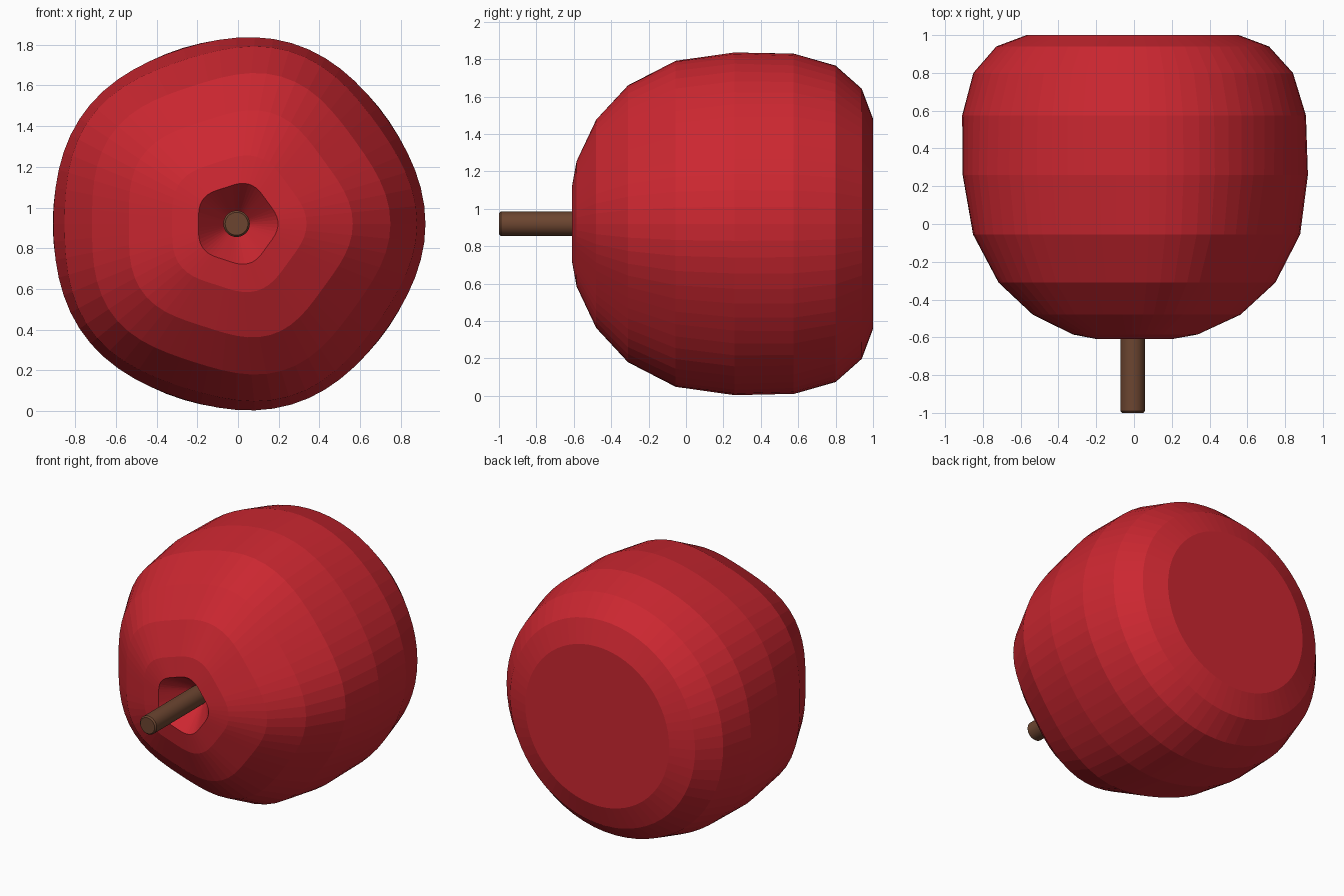
import bpy, bmesh, math

if "Cube" in bpy.data.objects:
    bpy.data.objects.remove(bpy.data.objects["Cube"])

CX, CZ, SEG = -0.007, 0.92, 64


def material(name, col):
    m = bpy.data.materials.new(name)
    m.diffuse_color = (*col, 1)
    m.use_nodes = True
    m.node_tree.nodes["Principled BSDF"].inputs["Base Color"].default_value = m.diffuse_color
    return m


def lathe(name, profile, mat, seg, cap_start):
    """Rings along y from (y, radius, five-lobe amount); last ring capped."""
    bm = bmesh.new()
    rings = []
    for y, r, a in profile:
        ring = []
        for i in range(seg):
            t = 2 * math.pi * i / seg
            rr = r * (1 + a * math.cos(5 * t))
            ring.append(bm.verts.new((CX + rr * math.cos(t), y, CZ + rr * math.sin(t))))
        rings.append(ring)
    for p, q in zip(rings, rings[1:]):
        for i in range(seg):
            j = (i + 1) % seg
            bm.faces.new((p[i], p[j], q[j], q[i]))
    bm.faces.new(rings[-1])
    if cap_start:
        bm.faces.new(rings[0][::-1])
    bmesh.ops.recalc_face_normals(bm, faces=bm.faces)
    me = bpy.data.meshes.new(name)
    bm.to_mesh(me)
    bm.free()
    me.materials.append(mat)
    ob = bpy.data.objects.new(name, me)
    bpy.context.collection.objects.link(ob)
    return ob


red = material("apple red", (0.60, 0.02, 0.03))
brown = material("stem brown", (0.15, 0.06, 0.03))

# Apple body: dimple, lobed front, rounder flat-ended back
lathe("apple_body", [
    (-0.41, 0.05, 0.0), (-0.61, 0.195, 0.045), (-0.585, 0.33, 0.042),
    (-0.48, 0.55, 0.038), (-0.31, 0.733, 0.031), (-0.055, 0.866, 0.024),
    (0.26, 0.914, 0.015), (0.575, 0.91, 0.008), (0.80, 0.846, 0.003),
    (0.94, 0.722, 0), (1.0, 0.562, 0)], red, SEG, True)

# Stem with slightly eased tip
stem = lathe("stem", [(-1.0, 0.056, 0), (-0.99, 0.065, 0), (-0.38, 0.065, 0)], brown, 32, True)
bpy.context.view_layer.objects.active = stem
stem.select_set(True)
bpy.ops.object.shade_smooth_by_angle(angle=math.radians(30))
